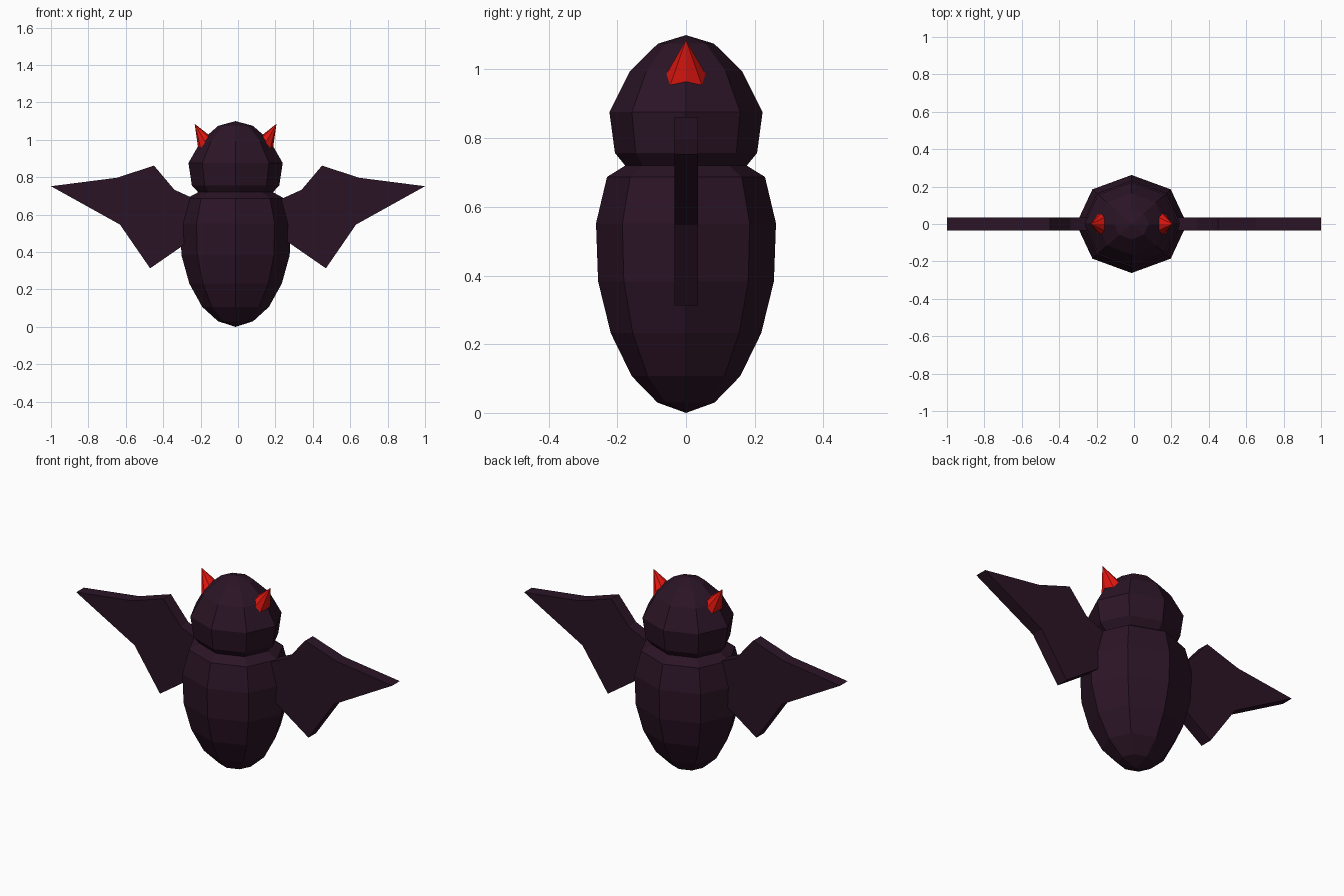
import bpy, bmesh
from math import cos, sin, pi, radians
from mathutils import Matrix, Vector

if "Cube" in bpy.data.objects:
    bpy.data.objects.remove(bpy.data.objects["Cube"])

CX = -0.013  # the body sits slightly off the wing centre


def material(name, rgb):
    m = bpy.data.materials.new(name)
    m.diffuse_color = (*rgb, 1)
    m.use_nodes = True
    m.node_tree.nodes["Principled BSDF"].inputs["Base Color"].default_value = m.diffuse_color
    return m


DARK = material("dark_purple", (0.024, 0.007, 0.019))
RED = material("red", (0.75, 0.008, 0.005))


def finish(bm, name, mat):
    bmesh.ops.recalc_face_normals(bm, faces=bm.faces)
    me = bpy.data.meshes.new(name)
    bm.to_mesh(me)
    bm.free()
    me.materials.append(mat)
    ob = bpy.data.objects.new(name, me)
    bpy.context.collection.objects.link(ob)
    return ob


# Body and head: eight-sided lathe, slightly wider than deep, pinched at the neck
profile = [(0.083, 0.03), (0.158, 0.107), (0.219, 0.232), (0.256, 0.383),
           (0.262, 0.552), (0.23, 0.687), (0.177, 0.72), (0.207, 0.757),
           (0.223, 0.876), (0.163, 0.995), (0.082, 1.075)]
bm = bmesh.new()
rings = [[bm.verts.new((CX + 1.13 * r * cos(i * pi / 4), r * sin(i * pi / 4), z))
          for i in range(8)] for r, z in profile]
for a, b in zip(rings, rings[1:]):
    for i in range(8):
        j = (i + 1) % 8
        bm.faces.new((a[i], a[j], b[j], b[i]))
for ring, z in ((rings[0], 0.0), (rings[-1], 1.10)):
    pole = bm.verts.new((CX, 0, z))
    for i in range(8):
        bm.faces.new((ring[i], ring[(i + 1) % 8], pole))
finish(bm, "body_and_head", DARK)

# Wings: flat outline extruded in depth, rooted inside the body
outline = [(0.20, 0.66), (0.245, 0.69), (0.34, 0.733), (0.449, 0.862),
           (0.649, 0.797), (1.0, 0.752), (0.631, 0.547), (0.47, 0.313),
           (0.275, 0.448), (0.20, 0.49)]
for side, label in ((-1, "left"), (1, "right")):
    bm = bmesh.new()
    face = bm.faces.new([bm.verts.new((side * x, -0.034, z)) for x, z in outline])
    out = bmesh.ops.extrude_face_region(bm, geom=[face], use_keep_orig=True)
    bmesh.ops.translate(bm, vec=(0, 0.069, 0),
                        verts=[v for v in out["geom"] if isinstance(v, bmesh.types.BMVert)])
    finish(bm, label + "_wing", DARK)

    # Horns: tilted cones sunk into the head, tip pointing up and outwards
    length = 0.16
    bm = bmesh.new()
    bmesh.ops.create_cone(bm, cap_ends=True, segments=8, radius1=0.08,
                          radius2=0, depth=length)
    bmesh.ops.remove_doubles(bm, verts=bm.verts, dist=0.0001)
    bmesh.ops.scale(bm, vec=(0.8, 1, 1), verts=bm.verts)
    tilt = Matrix.Rotation(side * radians(30), 4, 'Y')
    tip = Vector((CX + side * 0.219, 0, 1.086))
    centre = tip - tilt @ Vector((0, 0, length / 2))
    bm.transform(Matrix.Translation(centre) @ tilt)
    finish(bm, label + "_horn", RED)
